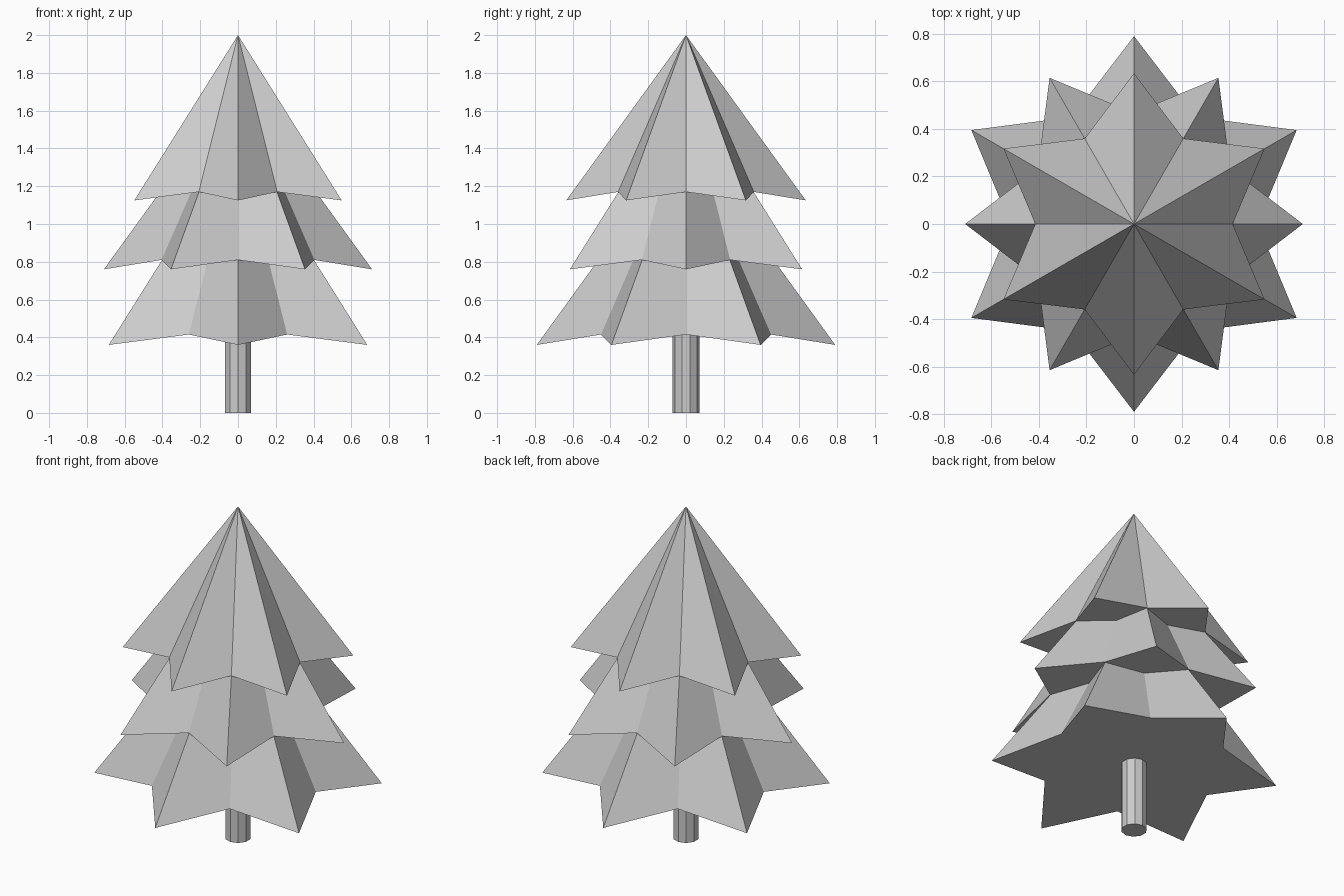
import bpy
import math

if "Cube" in bpy.data.objects:
    bpy.data.objects.remove(bpy.data.objects["Cube"])


def star_tier(name, apex_z, tip_r, tip_z, notch_r, notch_z, turn):
    """Six-pointed star cone: tips alternate with shallower, raised notches."""
    verts = []
    for i in range(12):
        r, z = (tip_r, tip_z) if i % 2 == 0 else (notch_r, notch_z)
        a = math.radians(90 + turn - 30 * i)
        verts.append((r * math.cos(a), r * math.sin(a), z))
    verts.append((0, 0, apex_z))
    faces = [((i + 1) % 12, i, 12) for i in range(12)]
    faces.append(tuple(range(12)))  # closed underside
    mesh = bpy.data.meshes.new(name)
    mesh.from_pydata(verts, [], faces)
    mesh.update()
    obj = bpy.data.objects.new(name, mesh)
    bpy.context.collection.objects.link(obj)
    return obj


# Foliage: three overlapping tiers, the middle one turned by half a point
star_tier("top_branches", 2.0, 0.634, 1.125, 0.415, 1.17, 0)
star_tier("middle_branches", 1.74, 0.71, 0.76, 0.467, 0.81, 30)
star_tier("bottom_branches", 1.45, 0.79, 0.36, 0.52, 0.415, 0)

# Trunk: ten-sided post running up into the foliage
bpy.ops.mesh.primitive_cylinder_add(vertices=10, radius=0.071, depth=0.5,
                                    location=(0, 0, 0.25))
bpy.context.object.name = "trunk"
